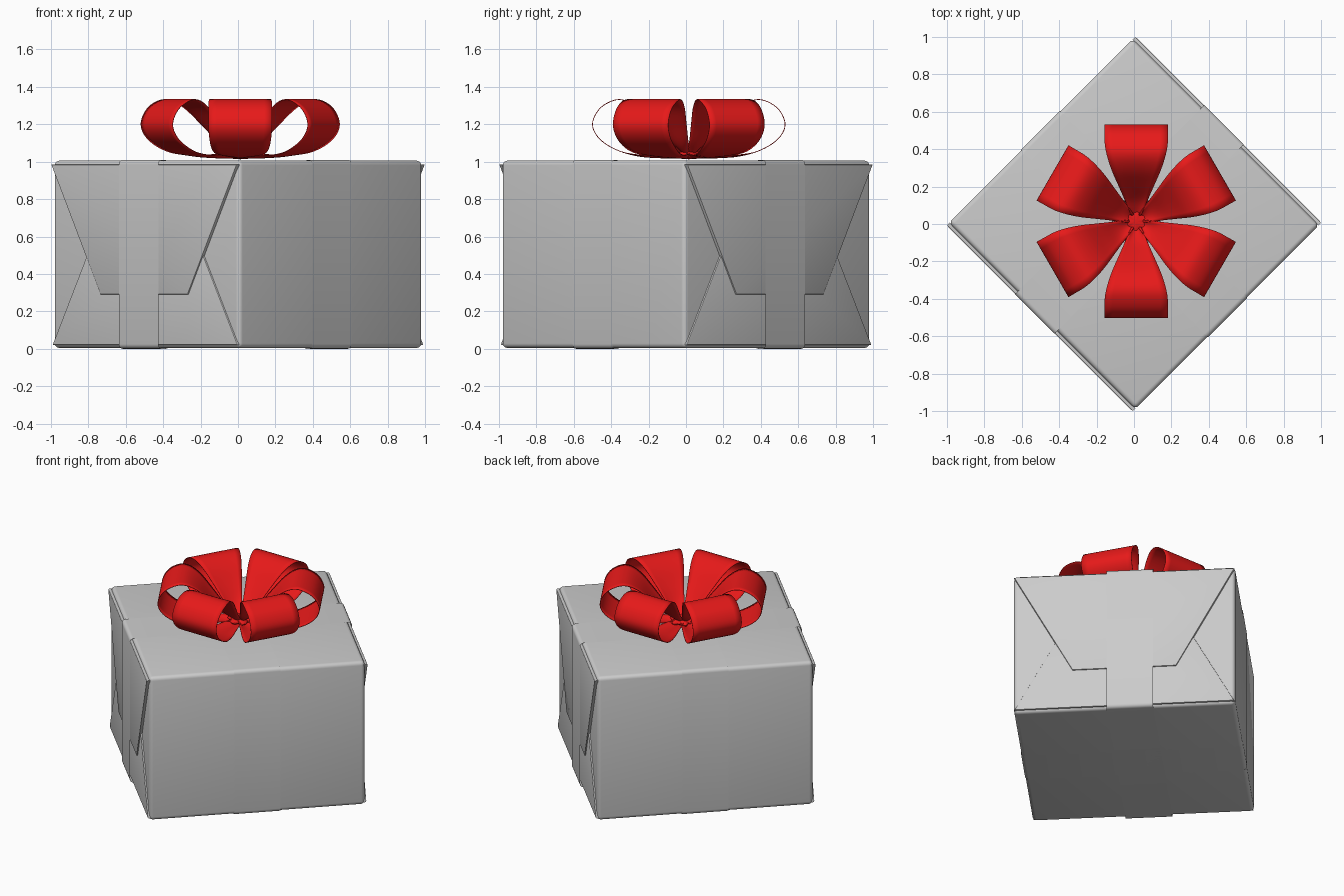
import bpy, bmesh, math
from mathutils import Vector, Matrix

if "Cube" in bpy.data.objects:
    bpy.data.objects.remove(bpy.data.objects["Cube"])

TURN = Matrix.Rotation(math.radians(45), 4, 'Z')   # the box stands corner-on


def finish(name, bm, matrix=TURN, angle=35, mat=None):
    bmesh.ops.recalc_face_normals(bm, faces=bm.faces)
    me = bpy.data.meshes.new(name)
    bm.to_mesh(me)
    bm.free()
    ob = bpy.data.objects.new(name, me)
    bpy.context.collection.objects.link(ob)
    ob.matrix_world = matrix
    if mat:
        me.materials.append(mat)
    bpy.ops.object.select_all(action='DESELECT')
    ob.select_set(True)
    bpy.context.view_layer.objects.active = ob
    bpy.ops.object.shade_smooth_by_angle(angle=math.radians(angle))
    return ob


def block(hx, hy, z0, z1):
    bm = bmesh.new()
    bmesh.ops.create_cube(bm, size=1)
    for v in bm.verts:
        v.co = Vector((v.co.x * 2 * hx, v.co.y * 2 * hy, z0 + (v.co.z + 0.5) * (z1 - z0)))
    return bm


# Wrapped box with softened edges
bm = block(0.695, 0.705, 0.004, 1.006)
bmesh.ops.bevel(bm, geom=bm.edges[:], offset=0.025, segments=4, profile=0.5, affect='EDGES')
finish("wrapped_box", bm, angle=40)


# Folded paper flaps: thin trapezoids on the two end faces
def flap(name, side, outline, depth):
    bm = bmesh.new()
    pts = outline + [(-y, z) for y, z in reversed(outline)]
    face = bm.faces.new([bm.verts.new((side * depth, y, z)) for y, z in pts])
    ext = bmesh.ops.extrude_face_region(bm, geom=[face])
    for v in ext["geom"]:
        if isinstance(v, bmesh.types.BMVert):
            v.co.x = side * 0.69
    outer = [e for e in bm.edges if all(abs(v.co.x) > 0.695 for v in e.verts)]
    bmesh.ops.bevel(bm, geom=outer, offset=0.006, segments=2, profile=0.5, affect='EDGES')
    finish(name, bm)


for side, end in ((1, "back"), (-1, "front")):
    flap(end + "_lower_flap", side, [(0.70, 0.02), (0.33, 0.70)], 0.705)
    flap(end + "_upper_flap", side, [(0.702, 0.985), (0.33, 0.29)], 0.713)


# Thin flat ribbon bands around the box (open loops)
def band(name, axis, reach, centre, half_width):
    half = [reach, reach]
    half[axis] = half_width
    bm = block(half[0], half[1], 0, 1.01)
    along = [e for e in bm.edges
             if abs(e.verts[0].co[axis] - e.verts[1].co[axis]) > 0.1]
    bmesh.ops.bevel(bm, geom=along, offset=0.025, segments=4, profile=0.5, affect='EDGES')
    caps = [f for f in bm.faces if abs(f.calc_center_median()[axis]) > half_width - 0.001]
    bmesh.ops.delete(bm, geom=caps, context='FACES')
    for v in bm.verts:
        v.co[axis] += centre
    finish(name, bm)


band("band_over_flaps", 1, 0.716, 0.035, 0.149)
band("band_over_sides", 0, 0.708, 0.0, 0.149)

# Bow: six pinched loops around one centre
red = bpy.data.materials.new("red_ribbon")
red.diffuse_color = (0.8, 0.01, 0.01, 1)
red.use_nodes = True
red.node_tree.nodes["Principled BSDF"].inputs["Base Color"].default_value = red.diffuse_color

# (radius, height, half width) along one loop, bottom first
LOOP = [(0.02, 1.018, 0.03), (0.14, 1.02, 0.07), (0.27, 1.03, 0.115), (0.39, 1.065, 0.15),
        (0.48, 1.125, 0.165), (0.515, 1.20, 0.17), (0.48, 1.28, 0.17), (0.41, 1.325, 0.168),
        (0.345, 1.328, 0.155), (0.27, 1.28, 0.13), (0.19, 1.19, 0.095), (0.11, 1.095, 0.06),
        (0.03, 1.035, 0.025)]


def spline(pts, steps):
    p = [Vector(q) for q in pts]
    p = [2 * p[0] - p[1]] + p + [2 * p[-1] - p[-2]]
    out = []
    for i in range(1, len(p) - 2):
        a, b, c, d = p[i - 1:i + 3]
        for s in range(steps):
            t = s / steps
            out.append(0.5 * (2 * b + (c - a) * t + (2 * a - 5 * b + 4 * c - d) * t * t
                              + (3 * b - a - 3 * c + d) * t ** 3))
    return out + [p[-2]]


ACROSS = 8
for k in range(6):
    bm = bmesh.new()
    rows = []
    for r, z, w in spline(LOOP, 5):
        pinch = max(0, 1 - r / 0.35)          # cupped where gathered
        row = []
        for j in range(ACROSS + 1):
            s = 2 * j / ACROSS - 1
            row.append(bm.verts.new((r, s * w, z + 0.03 * pinch * s * s)))
        rows.append(row)
    for a, b in zip(rows, rows[1:]):
        for j in range(ACROSS):
            bm.faces.new((a[j], a[j + 1], b[j + 1], b[j]))
    place = Matrix.Translation((0.012, 0.015, 0)) @ Matrix.Rotation(math.radians(30 + 60 * k), 4, 'Z')
    loop = finish("bow_loop_%d" % (k + 1), bm, place, 60, red)
    solid = loop.modifiers.new("thickness", 'SOLIDIFY')
    solid.thickness = 0.004
    solid.offset = 0

# Crumpled gather at the middle of the bow
bm = bmesh.new()
bmesh.ops.create_uvsphere(bm, u_segments=36, v_segments=8, radius=1)
for v in bm.verts:
    a = math.atan2(v.co.y, v.co.x)
    r = 0.075 + 0.012 * math.sin(6 * a) + 0.006 * math.sin(11 * a)
    v.co = Vector((v.co.x * r, v.co.y * r, 1.035 + v.co.z * 0.022))
finish("bow_centre", bm, Matrix.Translation((0.012, 0.015, 0)), 50, red)
